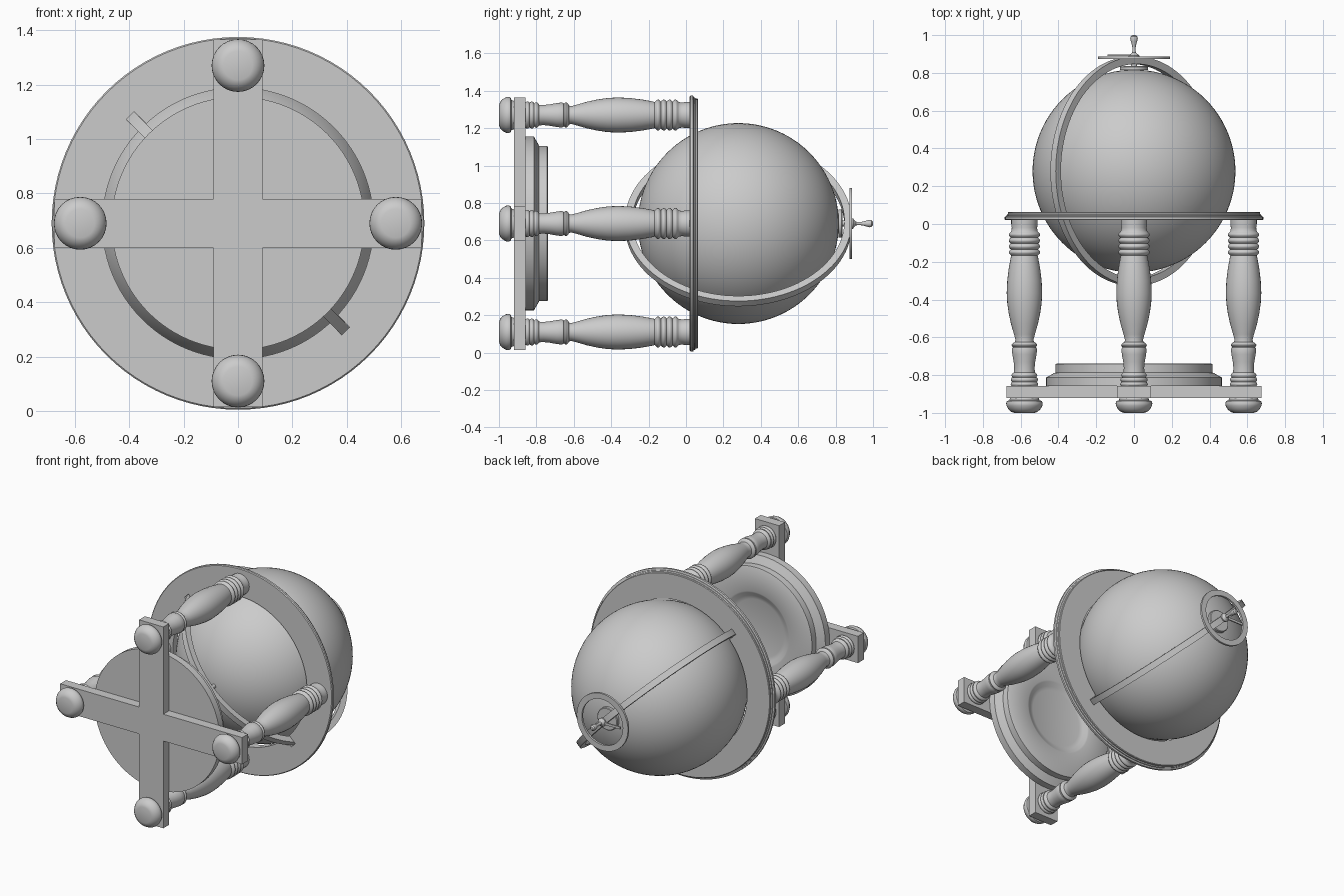
import bpy, bmesh, math
from mathutils import Vector

if "Cube" in bpy.data.objects:
    bpy.data.objects.remove(bpy.data.objects["Cube"])

CZ = 0.69            # height of the main axis, which runs along y
GY = 0.28            # globe centre along the axis
ALONG_Y = (-math.pi / 2, 0, 0)
TILT = (0, math.pi / 4, 0)


def finish(bm, name, loc=(0, 0, 0), rot=(0, 0, 0), smooth=True):
    bmesh.ops.recalc_face_normals(bm, faces=bm.faces)
    me = bpy.data.meshes.new(name)
    bm.to_mesh(me)
    bm.free()
    ob = bpy.data.objects.new(name, me)
    bpy.context.collection.objects.link(ob)
    ob.location, ob.rotation_euler = loc, rot
    bpy.ops.object.select_all(action='DESELECT')
    ob.select_set(True)
    bpy.context.view_layer.objects.active = ob
    if smooth:
        bpy.ops.object.shade_smooth_by_angle(angle=math.radians(32))
    return ob


def lathe(name, profile, loc=(0, 0, CZ), rot=ALONG_Y, steps=48, closed=False):
    """Revolve (radius, height) points around the local z axis."""
    bm = bmesh.new()
    vs = [bm.verts.new((r, 0, h)) for r, h in profile]
    es = [bm.edges.new(p) for p in zip(vs, vs[1:])]
    if closed:
        es.append(bm.edges.new((vs[-1], vs[0])))
    bmesh.ops.spin(bm, geom=vs + es, axis=(0, 0, 1), cent=(0, 0, 0),
                   angle=2 * math.pi, steps=steps, use_merge=True)
    bmesh.ops.remove_doubles(bm, verts=bm.verts, dist=1e-5)
    return finish(bm, name, loc, rot)


def box(name, size, loc, rot=(0, 0, 0)):
    bm = bmesh.new()
    bmesh.ops.create_cube(bm, size=1)
    bmesh.ops.scale(bm, vec=Vector(size), verts=bm.verts)
    return finish(bm, name, loc, rot, smooth=False)


def bead(y0, y1, r, bulge):
    """Half-round moulding between two heights."""
    return [(r + bulge * math.sin(math.pi * i / 6), y0 + (y1 - y0) * i / 6)
            for i in range(7)]


# Globe with polar caps and axle
bm = bmesh.new()
bmesh.ops.create_uvsphere(bm, u_segments=96, v_segments=48, radius=0.537)
finish(bm, "globe", (0, GY, CZ), ALONG_Y)
lathe("pole_cap", [(0, 0.815), (0.075, 0.815), (0.075, 0.832), (0.07, 0.836), (0, 0.836)])
lathe("globe_axle", [(0, -0.31), (0.015, -0.31), (0.015, 0.88), (0, 0.88)], steps=24)

# Tilted meridian hoop
lathe("meridian_hoop", [(0.567, -0.02), (0.606, -0.02), (0.606, 0.02), (0.567, 0.02)],
      (0, GY, CZ), TILT, 96, True)

# Horizon ring, notched where the hoop passes through
ring = lathe("horizon_ring",
             [(0.498, 0.02), (0.68, 0.02), (0.685, 0.025), (0.685, 0.038), (0.675, 0.042),
              (0.675, 0.048), (0.668, 0.052), (0.668, 0.06), (0.664, 0.064), (0.498, 0.064)],
             steps=96, closed=True)
cutter = box("notch_cutter", (1.12, 0.3, 0.042), (0, 0.04, CZ), TILT)
cutter.hide_render = True
mod = ring.modifiers.new("notches", 'BOOLEAN')
mod.operation, mod.solver, mod.object = 'DIFFERENCE', 'EXACT', cutter
bpy.context.view_layer.objects.active = ring
bpy.ops.object.modifier_apply(modifier=mod.name)
bpy.data.objects.remove(cutter)

# Turned legs with bun feet
foot = [(0, -1.0), (0.053, -1.0), (0.07, -0.994), (0.085, -0.98), (0.095, -0.962),
        (0.097, -0.95), (0.093, -0.938), (0.08, -0.933), (0.075, -0.918), (0, -0.918)]
leg = ([(0, -0.86)] + bead(-0.86, -0.836, 0.066, 0.007) + bead(-0.836, -0.812, 0.066, 0.006)
       + bead(-0.812, -0.79, 0.062, 0.006)
       + [(0.055, -0.785), (0.054, -0.76), (0.057, -0.73), (0.064, -0.69), (0.067, -0.665),
          (0.064, -0.655)]
       + bead(-0.652, -0.63, 0.06, 0.008)
       + [(0.05, -0.625), (0.048, -0.612), (0.055, -0.585), (0.071, -0.53), (0.083, -0.475),
          (0.091, -0.42), (0.094, -0.365), (0.091, -0.30), (0.083, -0.235), (0.073, -0.18),
          (0.07, -0.168)]
       + [p for i in range(4) for p in bead(-0.165 + i * 0.031, -0.134 + i * 0.031, 0.072, 0.011)]
       + [(0.069, -0.036), (0.067, -0.02), (0.07, 0.0), (0.07, 0.024), (0, 0.024)])
for side, dx, dz in (("left", -1, 0), ("right", 1, 0), ("upper", 0, 1), ("lower", 0, -1)):
    at = (dx * 0.58, 0, CZ + dz * 0.58)
    lathe(side + "_leg", leg, at, steps=32)
    lathe(side + "_foot", foot, at, steps=32)

# Crossed stretchers
box("long_stretcher", (1.35, 0.062, 0.18), (0, -0.889, CZ))
for side, s in (("upper", 1), ("lower", -1)):
    box(side + "_stretcher", (0.18, 0.062, 0.585), (0, -0.889, CZ + s * 0.3825))

# Stepped base plate with shallow dish
lathe("base_plate",
      [(0, -0.858), (0.465, -0.858), (0.465, -0.812), (0.455, -0.808), (0.425, -0.79),
       (0.415, -0.786), (0.415, -0.742), (0.41, -0.739), (0.25, -0.739), (0.24, -0.742),
       (0.215, -0.757), (0.19, -0.764), (0, -0.764)], steps=96)

# Hour dial with pointer and turned finial
lathe("hour_dial", [(0.152, 0.873), (0.19, 0.873), (0.19, 0.887), (0.152, 0.887)],
      steps=64, closed=True)
lathe("finial", [(0, 0.88), (0.028, 0.88), (0.028, 0.893), (0.018, 0.9), (0.01, 0.908),
                 (0.008, 0.925), (0.01, 0.945), (0.016, 0.965), (0.02, 0.98), (0.018, 0.992),
                 (0.01, 0.999), (0, 1.0)], steps=24)
box("dial_pointer", (0.14, 0.008, 0.016), (-0.07, 0.893, CZ))
